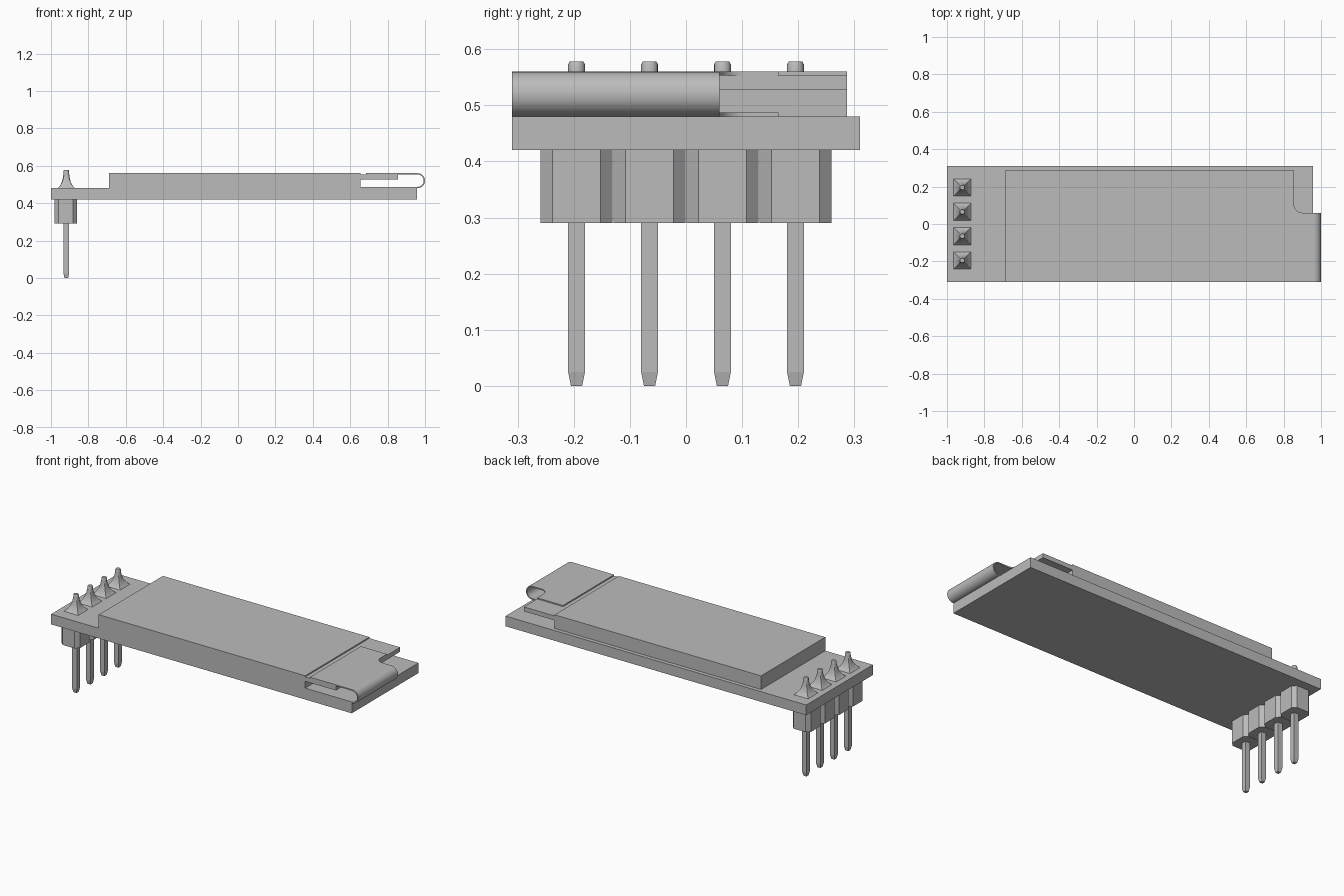
import bpy, bmesh, math

cube = bpy.data.objects.get("Cube")
if cube:
    bpy.data.objects.remove(cube, do_unlink=True)

grey = bpy.data.materials.new("plain grey")
grey.use_nodes = True
colour = (0.5, 0.5, 0.5, 1)
grey.diffuse_color = colour
grey.node_tree.nodes["Principled BSDF"].inputs["Base Color"].default_value = colour


def finish(name, bm, smooth=False):
    bmesh.ops.recalc_face_normals(bm, faces=bm.faces)
    mesh = bpy.data.meshes.new(name)
    bm.to_mesh(mesh)
    bm.free()
    mesh.materials.append(grey)
    obj = bpy.data.objects.new(name, mesh)
    bpy.context.collection.objects.link(obj)
    if smooth:
        bpy.ops.object.select_all(action="DESELECT")
        obj.select_set(True)
        bpy.context.view_layer.objects.active = obj
        bpy.ops.object.shade_smooth_by_angle(angle=math.radians(35))
    return obj


def loft(name, rings, smooth=False):
    """Skin a stack of matching closed rings and cap both ends."""
    bm = bmesh.new()
    rows = [[bm.verts.new(p) for p in ring] for ring in rings]
    n = len(rows[0])
    for a, b in zip(rows, rows[1:]):
        for i in range(n):
            j = (i + 1) % n
            bm.faces.new((a[i], a[j], b[j], b[i]))
    bm.faces.new(rows[0])
    bm.faces.new(rows[-1])
    return finish(name, bm, smooth)


def plate(name, outline, z0, z1, smooth=False):
    return loft(name, [[(x, y, z) for x, y in outline] for z in (z0, z1)], smooth)


def box(name, x0, x1, y0, y1, z0, z1):
    return plate(name, [(x0, y0), (x1, y0), (x1, y1), (x0, y1)], z0, z1)


def arc(cx, cy, r, start, end, steps):
    angles = [math.radians(start + (end - start) * i / steps) for i in range(steps + 1)]
    return [(cx + r * math.cos(a), cy + r * math.sin(a)) for a in angles]


FRONT, BACK = -0.31, 0.287
BOARD_TOP, SCREEN_TOP = 0.48, 0.56
SHEET = 0.007

# Circuit board, display panel and its thinner glass ledge
box("circuit_board", -1, 0.958, FRONT, 0.31, 0.42, BOARD_TOP)
box("display_panel", -0.69, 0.655, FRONT, BACK, BOARD_TOP, SCREEN_TOP)
box("glass_ledge", 0.655, 0.855, FRONT, BACK, 0.527, SCREEN_TOP - SHEET)

# Flat ends of the ribbon cable, each narrowing through a rounded inner corner
BEND_X, NECK = 0.96, 0.06
for name, x0, z0 in (("ribbon_upper", 0.685, SCREEN_TOP - SHEET),
                     ("ribbon_lower", 0.655, BOARD_TOP)):
    outline = [(x0, FRONT), (BEND_X, FRONT), (BEND_X, NECK)]
    outline += arc(0.9, NECK + 0.045, 0.045, 270, 180, 8)
    outline += [(0.855, 0.165), (x0, 0.165)]
    plate(name, outline, z0, z0 + SHEET, True)

# Ribbon cable fold
profile = arc(BEND_X, 0.52, 0.04, -90, 90, 20) + arc(BEND_X, 0.52, 0.04 - SHEET, 90, -90, 20)
loft("ribbon_fold", [[(x, y, z) for x, z in profile] for y in (FRONT, NECK)], True)


def section(x, y, z, r, roundness, sides=16):
    """Horizontal ring blending from a square to a circle."""
    ring = []
    for i in range(sides):
        a = math.tau * i / sides
        c, s = math.cos(a), math.sin(a)
        k = r * (roundness + (1 - roundness) / max(abs(c), abs(s)))
        ring.append((x + k * c, y + k * s, z))
    return ring


def square(x, y, z, r):
    return [(x + r * i, y + r * j, z) for i, j in ((-1, -1), (1, -1), (1, 1), (-1, 1))]


# Pin header: chamfered housing, tapered square pin and solder cone, four times
PIN_X = -0.918
for n in range(4):
    y = -0.195 + 0.13 * n
    hx, hy, c = 0.06, 0.064, 0.021
    housing = [(hx, hy - c), (hx - c, hy), (c - hx, hy), (-hx, hy - c),
               (-hx, c - hy), (c - hx, -hy), (hx - c, -hy), (hx, c - hy)]
    plate(f"header_housing_{n + 1}", [(PIN_X - 0.004 + px, y + py) for px, py in housing], 0.29, 0.42)
    loft(f"pin_{n + 1}", [square(PIN_X, y, z, r) for z, r in
                          ((0, 0.01), (0.025, 0.015), (0.47, 0.015))])
    steps = ((0.48, 0.046, 0), (0.488, 0.038, 0), (0.5, 0.03, 0.1), (0.515, 0.023, 0.3),
             (0.535, 0.018, 0.6), (0.56, 0.015, 1), (0.573, 0.015, 1), (0.578, 0.012, 1))
    loft(f"solder_cone_{n + 1}", [section(PIN_X, y, z, r, t) for z, r, t in steps], True)
